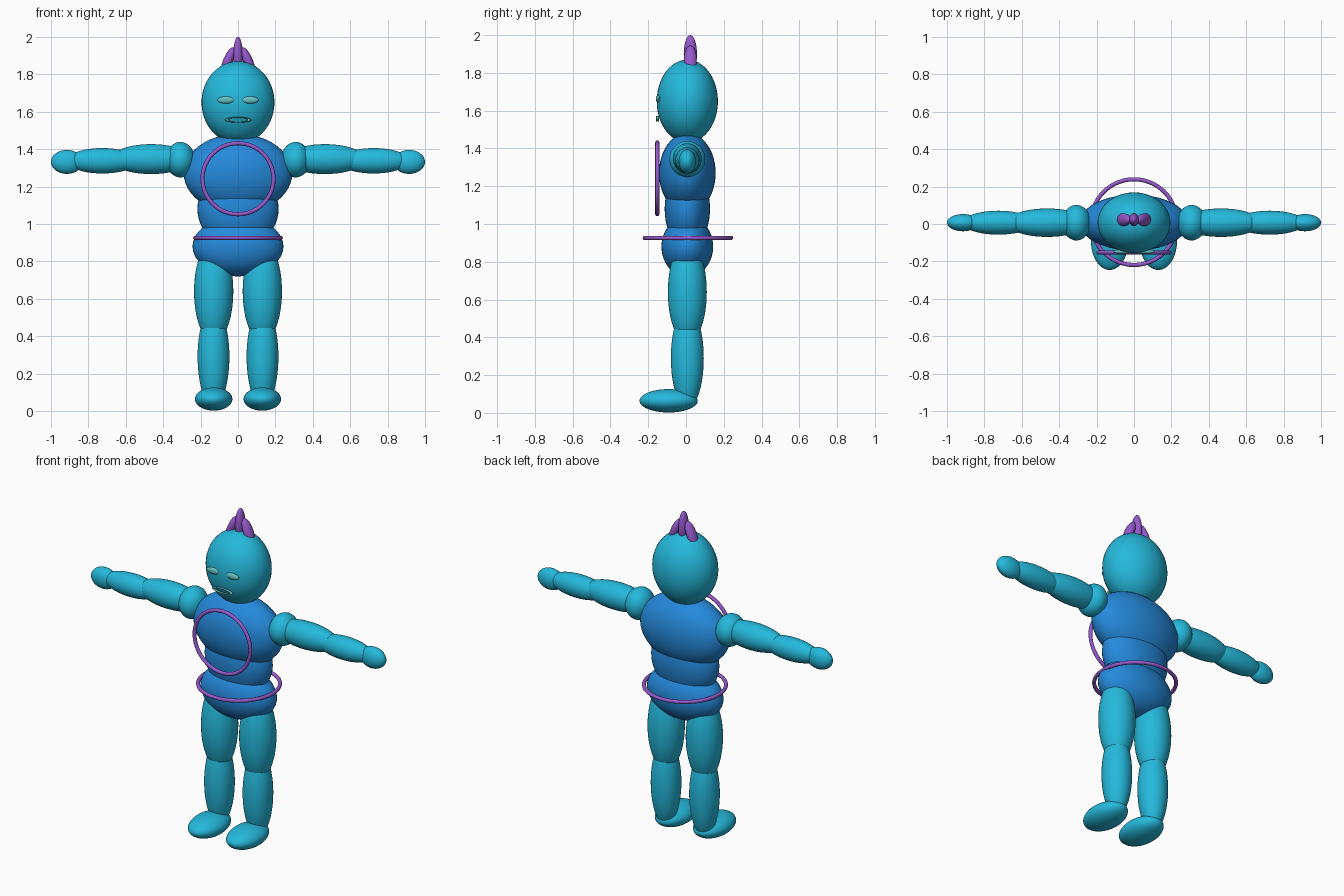
import bpy
import math

if "Cube" in bpy.data.objects:
    bpy.data.objects.remove(bpy.data.objects["Cube"])


def material(name, rgb):
    m = bpy.data.materials.new(name)
    m.diffuse_color = (*rgb, 1)
    m.use_nodes = True
    m.node_tree.nodes["Principled BSDF"].inputs["Base Color"].default_value = m.diffuse_color
    return m


TEAL = material("teal skin", (0.018, 0.485, 0.716))
BLUE = material("blue suit", (0.018, 0.254, 0.716))
PURPLE = material("purple trim", (0.305, 0.102, 0.61))
PALE = material("pale teal", (0.13, 0.54, 0.54))


def finish(name, mat):
    o = bpy.context.object
    o.name = name
    o.data.materials.append(mat)
    bpy.ops.object.shade_smooth()
    return o


def ellipsoid(name, centre, radii, mat, tilt=0.0):
    bpy.ops.mesh.primitive_uv_sphere_add(segments=40, ring_count=24, location=centre,
                                         rotation=(0, tilt, 0))
    o = finish(name, mat)
    o.scale = radii
    return o


def ring(name, centre, major, minor, mat, rotation=(0, 0, 0), scale=(1, 1, 1)):
    bpy.ops.mesh.primitive_torus_add(location=centre, rotation=rotation, major_radius=major,
                                     minor_radius=minor, major_segments=64, minor_segments=12)
    o = finish(name, mat)
    o.scale = scale
    return o


def pair(name, centre, radii, mat, tilt=0.0):
    x, y, z = centre
    for side, s in (("right", 1), ("left", -1)):
        ellipsoid(f"{side}_{name}", (s * x, y, z), radii, mat, s * tilt)


Y = 0.007  # body axis
FACING = (math.pi / 2, 0, 0)

# head and torso
ellipsoid("head", (0, Y, 1.65), (0.195, 0.162, 0.22), TEAL)
ellipsoid("chest", (0, Y, 1.27), (0.29, 0.15, 0.212), BLUE)
ellipsoid("waist", (0, Y, 1.08), (0.217, 0.12, 0.21), BLUE)
ellipsoid("hips", (0, Y, 0.88), (0.243, 0.137, 0.16), BLUE)

# arms
pair("shoulder", (0.308, Y, 1.344), (0.077, 0.095, 0.095), TEAL)
pair("upper_arm", (0.465, Y, 1.347), (0.215, 0.076, 0.08), TEAL)
pair("forearm", (0.725, Y, 1.338), (0.19, 0.064, 0.068), TEAL)
pair("hand", (0.915, Y, 1.332), (0.085, 0.046, 0.064), TEAL)

# legs
pair("thigh", (0.13, Y, 0.64), (0.105, 0.103, 0.27), TEAL)
pair("shin", (0.131, Y, 0.29), (0.085, 0.087, 0.265), TEAL)
pair("foot", (0.13, -0.092, 0.064), (0.1, 0.154, 0.062), TEAL)

# crest of three spikes, the outer two leaning inward
ellipsoid("centre_spike", (0, 0.023, 1.9), (0.026, 0.035, 0.1), PURPLE)
pair("side_spike", (0.055, 0.023, 1.868), (0.026, 0.034, 0.082), PURPLE, math.radians(-22))

# face
pair("eye", (0.065, -0.148, 1.663), (0.045, 0.012, 0.019), PALE)
ring("mouth", (0, -0.15, 1.557), 0.06, 0.01, PALE, FACING, (1, 0.22, 0.8))

# chest hoop and waist hoop
ring("chest_hoop", (0, -0.152, 1.242), 0.19, 0.011, PURPLE, FACING)
ring("waist_hoop", (0, 0.01, 0.926), 0.229, 0.011, PURPLE)
